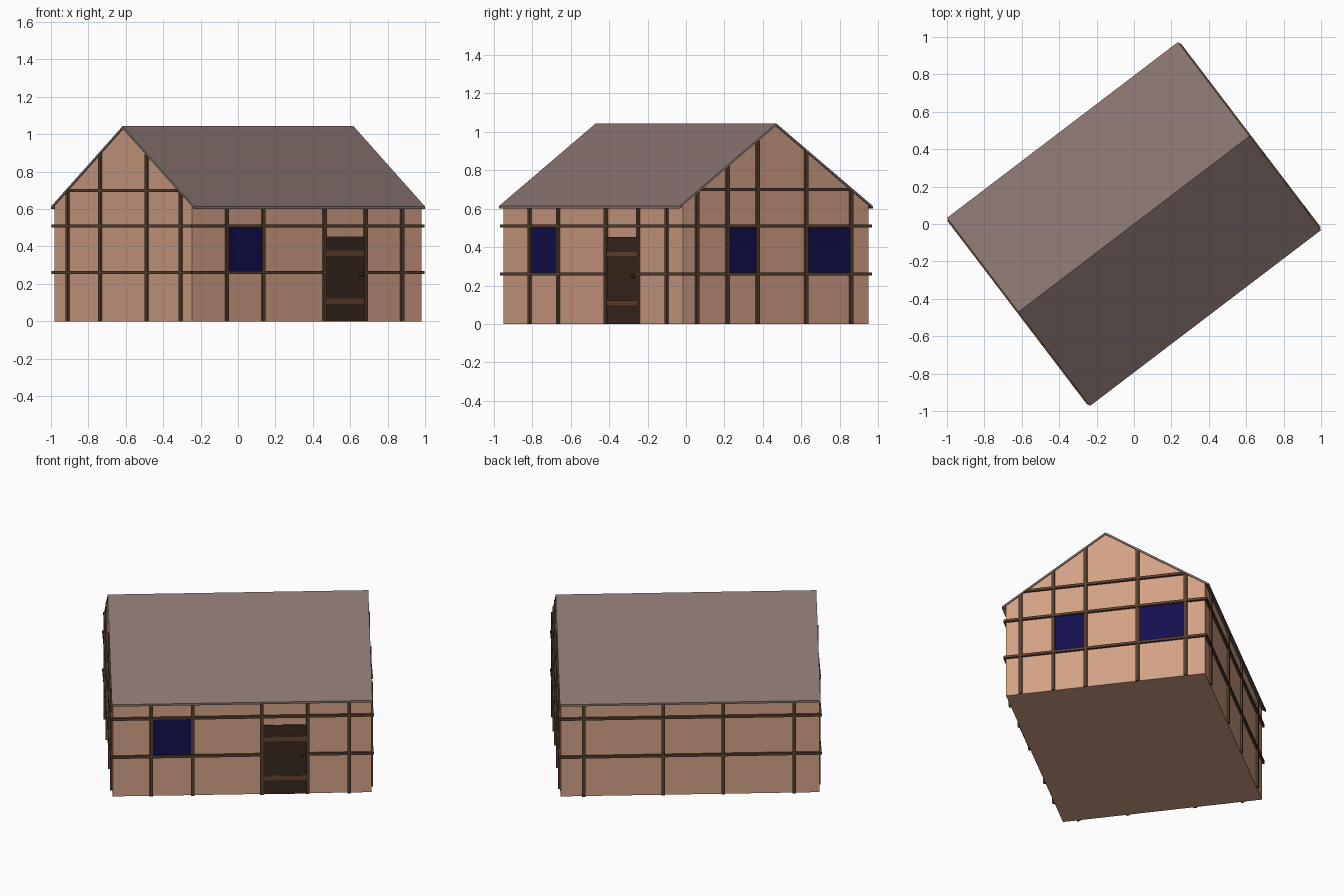
import bpy, bmesh, math
from mathutils import Matrix, Vector

if "Cube" in bpy.data.objects:
    bpy.data.objects.remove(bpy.data.objects["Cube"])

TURN = Matrix.Rotation(math.atan2(0.94, 1.235), 4, 'Z')   # house stands at an angle
HL, HW = 0.77, 0.607            # half length and half width of the walls
APEX, SLOPE = 1.03, 0.68        # underside of the roof
T, OUT = 0.01, 0.012            # timber half width and projection


def material(name, rgb):
    m = bpy.data.materials.new(name)
    m.diffuse_color = (*rgb, 1)
    m.use_nodes = True
    m.node_tree.nodes["Principled BSDF"].inputs["Base Color"].default_value = m.diffuse_color
    return m


PLASTER = material("plaster", (0.65, 0.355, 0.235))
TIMBER = material("timber", (0.095, 0.05, 0.028))
GLASS = material("glass", (0.006, 0.005, 0.075))
ROOF = material("roof", (0.24, 0.17, 0.155))
DOOR = material("door", (0.04, 0.022, 0.013))
RAIL = material("door_rail", (0.13, 0.06, 0.03))

# Each wall: frame with local x along the wall, y outward, z up
WALLS = {
    "front": (Vector((1, 0, 0)), Vector((0, -1, 0)), HW),
    "back": (Vector((1, 0, 0)), Vector((0, 1, 0)), HW),
    "left": (Vector((0, 1, 0)), Vector((-1, 0, 0)), HL),
    "right": (Vector((0, 1, 0)), Vector((1, 0, 0)), HL),
}


def prism(name, wall, pts, d0, d1, mat):
    """Extrude an outline drawn on a wall from depth d0 to d1 (0 = wall surface)."""
    along, out, dist = WALLS[wall]
    bm = bmesh.new()
    rings = [[bm.verts.new(TURN @ (along * s + out * (dist + d) + Vector((0, 0, z))))
              for s, z in pts] for d in (d0, d1)]
    bm.faces.new(rings[0])
    bm.faces.new(rings[1])
    n = len(pts)
    for i in range(n):
        j = (i + 1) % n
        bm.faces.new((rings[0][i], rings[0][j], rings[1][j], rings[1][i]))
    bmesh.ops.recalc_face_normals(bm, faces=bm.faces)
    me = bpy.data.meshes.new(name)
    bm.to_mesh(me)
    bm.free()
    me.materials.append(mat)
    ob = bpy.data.objects.new(name, me)
    bpy.context.collection.objects.link(ob)
    return ob


def rect(s0, s1, z0, z1):
    return [(s0, z0), (s1, z0), (s1, z1), (s0, z1)]


def under_roof(s):
    return APEX - SLOPE * abs(s)


# House body with gabled ends
eave = under_roof(HW)
prism("house_body", "right", [(-HW, 0), (HW, 0), (HW, eave), (0, APEX), (-HW, eave)],
      -2 * HL, 0, PLASTER)

# Roof: thin folded slab
RW, TH = 0.6315, 0.013
prism("roof", "right", [(-RW, under_roof(RW)), (0, APEX), (RW, under_roof(RW)),
                        (RW, under_roof(RW) + TH), (0, APEX + TH), (-RW, under_roof(RW) + TH)],
      -2 * HL - 0.006, 0.006, ROOF)

# Upright posts
POSTS = {
    "front": (-0.54, -0.295, 0.116, 0.392, 0.637),
    "back": (0.633, 0.161, -0.197, -0.621),
    "left": (0.487, 0.197, -0.213, -0.513),
    "right": (-0.517, -0.318, -0.121, 0.196, 0.489),
}
for wall, places in POSTS.items():
    gable = wall in ("left", "right")
    for i, s in enumerate(places):
        a, b = s - T, s + T
        za, zb = (under_roof(a), under_roof(b)) if gable else (0.61, 0.61)
        prism(f"{wall}_post_{i + 1}", wall, [(a, 0), (b, 0), (b, zb), (a, za)], -0.005, OUT, TIMBER)

# Horizontal beams, the lower front one interrupted by the door
DL, DR = 0.116, 0.392
for wall in WALLS:
    half = (HL if wall in ("front", "back") else HW) + OUT - 0.001
    for z in (0.26, 0.51):
        spans = [(-half, half)]
        if wall == "front" and z < 0.4:
            spans = [(-half, DL), (DR, half)]
        for a, b in spans:
            prism(f"{wall}_beam", wall, rect(a, b, z - 0.008, z + 0.008), -0.005, OUT + 0.002, TIMBER)
    if wall in ("left", "right"):
        lo, hi = 0.692, 0.708
        a, b = (APEX - lo) / SLOPE, (APEX - hi) / SLOPE
        prism(f"{wall}_gable_beam", wall, [(-a, lo), (a, lo), (b, hi), (-b, hi)],
              -0.005, OUT + 0.002, TIMBER)

# Windows fill the panels between posts and beams
for wall, a, b in (("front", -0.54, -0.295), ("right", -0.318, -0.121), ("right", 0.196, 0.489)):
    prism(f"{wall}_window", wall, rect(a, b, 0.26, 0.51), -0.005, 0.004, GLASS)

# Door with two rails and a knob
prism("door", "front", rect(DL, DR, 0, 0.452), -0.005, 0.005, DOOR)
for z in (0.108, 0.364):
    prism("door_rail", "front", rect(DL + T, DR - T, z - 0.015, z + 0.015), 0, 0.01, RAIL)
bpy.ops.mesh.primitive_uv_sphere_add(segments=10, ring_count=6, radius=0.012,
                                     location=TURN @ Vector((0.353, -HW - 0.014, 0.25)))
knob = bpy.context.object
knob.name = "door_knob"
knob.data.materials.append(DOOR)
bpy.ops.object.shade_smooth_by_angle()
